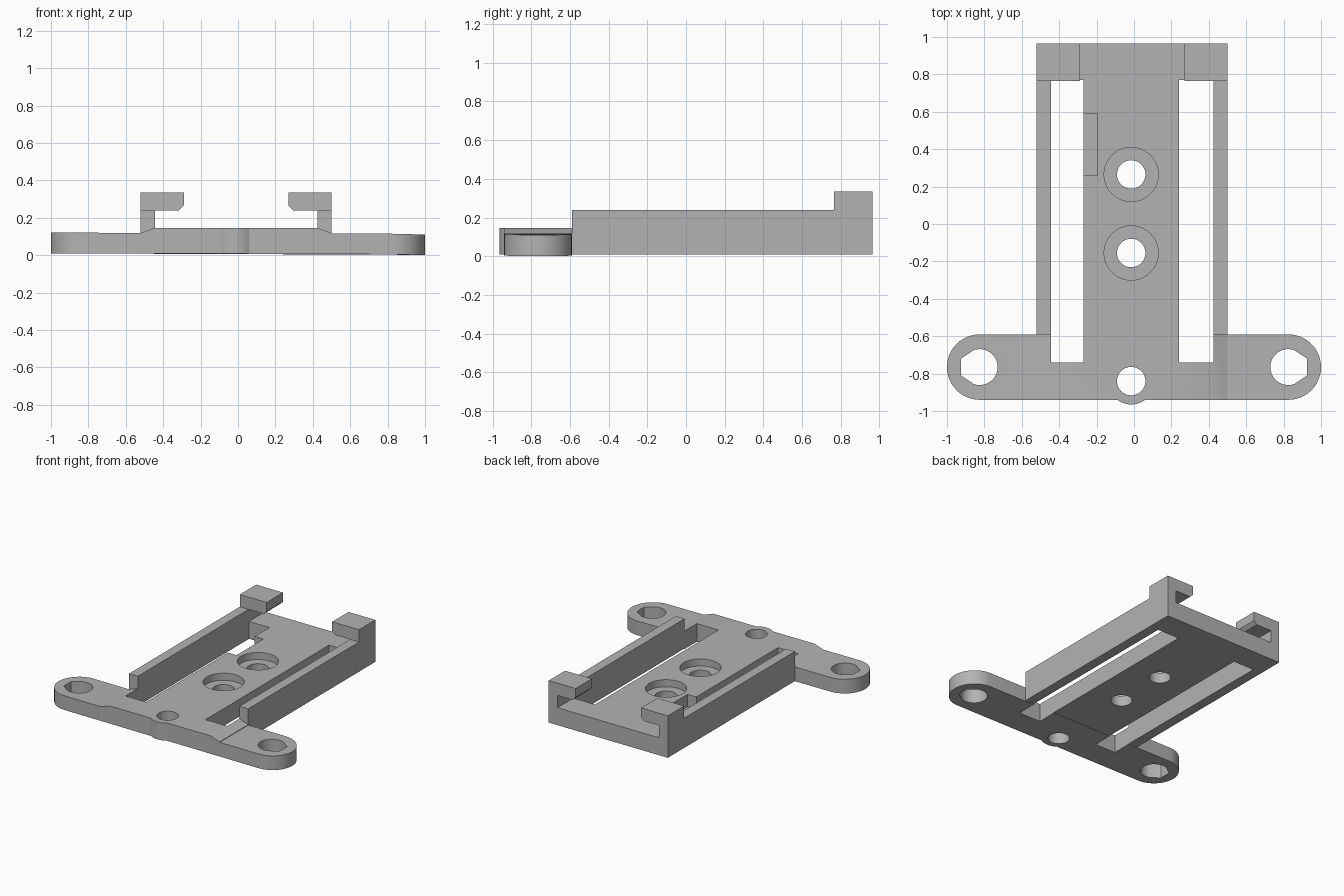
import bpy, bmesh, math
from mathutils import Vector

cube = bpy.data.objects.get("Cube")
if cube:
    bpy.data.objects.remove(cube, do_unlink=True)

grey = bpy.data.materials.new("plain_grey")
grey.use_nodes = True
colour = (0.45, 0.45, 0.45, 1)
grey.diffuse_color = colour
grey.node_tree.nodes["Principled BSDF"].inputs["Base Color"].default_value = colour

CX = -0.015          # centre line of the body
BOTTOM, EAR_TOP, TOP = 0.01, 0.12, 0.145
FRONT, BACK, EAR_BACK = -0.94, 0.965, -0.59
EAR_Y = (FRONT + EAR_BACK) / 2
EAR_R = (EAR_BACK - FRONT) / 2


def prism(name, points, offset):
    """Extrude a closed outline along the offset."""
    bm = bmesh.new()
    face = bm.faces.new([bm.verts.new(p) for p in points])
    out = bmesh.ops.extrude_face_region(bm, geom=[face])["geom"]
    bmesh.ops.translate(bm, vec=Vector(offset),
                        verts=[v for v in out if isinstance(v, bmesh.types.BMVert)])
    bmesh.ops.recalc_face_normals(bm, faces=bm.faces)
    mesh = bpy.data.meshes.new(name)
    bm.to_mesh(mesh)
    bm.free()
    mesh.materials.append(grey)
    obj = bpy.data.objects.new(name, mesh)
    bpy.context.collection.objects.link(obj)
    return obj


def plan(name, outline, z0, z1):
    return prism(name, [(x, y, z0) for x, y in outline], (0, 0, z1 - z0))


def section(name, outline, y0, y1):
    return prism(name, [(x, y0, z) for x, z in outline], (0, y1 - y0, 0))


def box(name, x0, x1, y0, y1, z0, z1):
    return plan(name, [(x0, y0), (x1, y0), (x1, y1), (x0, y1)], z0, z1)


def arc(x, y, r, start, end, steps):
    angles = [math.radians(start + (end - start) * i / steps) for i in range(steps + 1)]
    return [(x + r * math.cos(a), y + r * math.sin(a)) for a in angles]


def disc(name, x, y, r, z0, z1):
    return plan(name, arc(x, y, r, 0, 360, 48)[:-1], z0, z1)


def combine(obj, other, operation):
    other.hide_render = True
    mod = obj.modifiers.new(operation.lower(), "BOOLEAN")
    mod.operation, mod.solver, mod.object = operation, "EXACT", other
    bpy.context.view_layer.objects.active = obj
    bpy.ops.object.modifier_apply(modifier=mod.name)
    bpy.data.objects.remove(other, do_unlink=True)


# Base slab with sloped shoulders
half = [(0.51, BOTTOM), (0.51, 0.118), (0.435, TOP)]
body = section("mounting_bracket",
               [(CX + x + 0.005, z) for x, z in half] +
               [(CX - x + 0.005, z) for x, z in reversed(half)], FRONT, BACK)

# Rounded mounting ears; the right-hand end droops slightly
ears = plan("mounting_ears", arc(1 - EAR_R, EAR_Y, EAR_R, -90, 90, 24) +
            arc(EAR_R - 1, EAR_Y, EAR_R, 90, 270, 24), BOTTOM, EAR_TOP)
for v in ears.data.vertices:
    if v.co.x > 0:
        v.co.z -= 0.01 * max(0, (v.co.x - 0.6) / 0.4)
combine(body, ears, "UNION")

# Small boss around the front hole
combine(body, disc("front_boss", CX, -0.84, 0.125, BOTTOM, TOP), "UNION")

# Side rails with inward hooks at the back
for side in (-1, 1):
    outer, inner = CX + 0.005 + side * 0.51, CX + 0.005 + side * 0.435
    tip = CX + 0.005 + side * 0.28
    low = BOTTOM
    combine(body, box("side_rail", min(outer, inner), max(outer, inner),
                      EAR_BACK, BACK, low, 0.24), "UNION")
    hook = [(outer, low), (outer, 0.335), (tip, 0.335), (tip, 0.265),
            (tip - -side * 0.025, 0.24), (inner, 0.24), (inner, low)]
    combine(body, section("hook", hook, 0.765, BACK), "UNION")

# Long slots beside the rails
for side in (-1, 1):
    a, b = sorted((CX + 0.005 + side * 0.435, CX + side * 0.255))
    combine(body, box("slot", a, b, -0.74, 0.77, -0.1, 0.2), "DIFFERENCE")

# Shallow relief beside the left slot
combine(body, box("relief", -0.3, -0.195, 0.26, 0.59, 0.05, 0.2), "DIFFERENCE")

# Screw holes, two of them counterbored
for y in (-0.84, -0.155, 0.265):
    combine(body, disc("screw_hole", CX, y, 0.076, -0.1, 0.3), "DIFFERENCE")
for y in (-0.155, 0.265):
    combine(body, disc("counterbore", CX, y, 0.145, 0.09, 0.3), "DIFFERENCE")

# Ear holes with a faceted outer side
for side in (-1, 1):
    ring = arc(0, 0, 0.096, -110, 110, 28) + [(-0.1, 0.045), (-0.1, -0.045)]
    outline = [(side * (0.825 - x), EAR_Y + y) for x, y in ring]
    combine(body, plan("ear_hole", outline, -0.1, 0.3), "DIFFERENCE")

# Smooth round walls, crisp edges
bpy.ops.object.select_all(action="DESELECT")
body.select_set(True)
bpy.context.view_layer.objects.active = body
bpy.ops.object.shade_smooth_by_angle(angle=math.radians(30))
